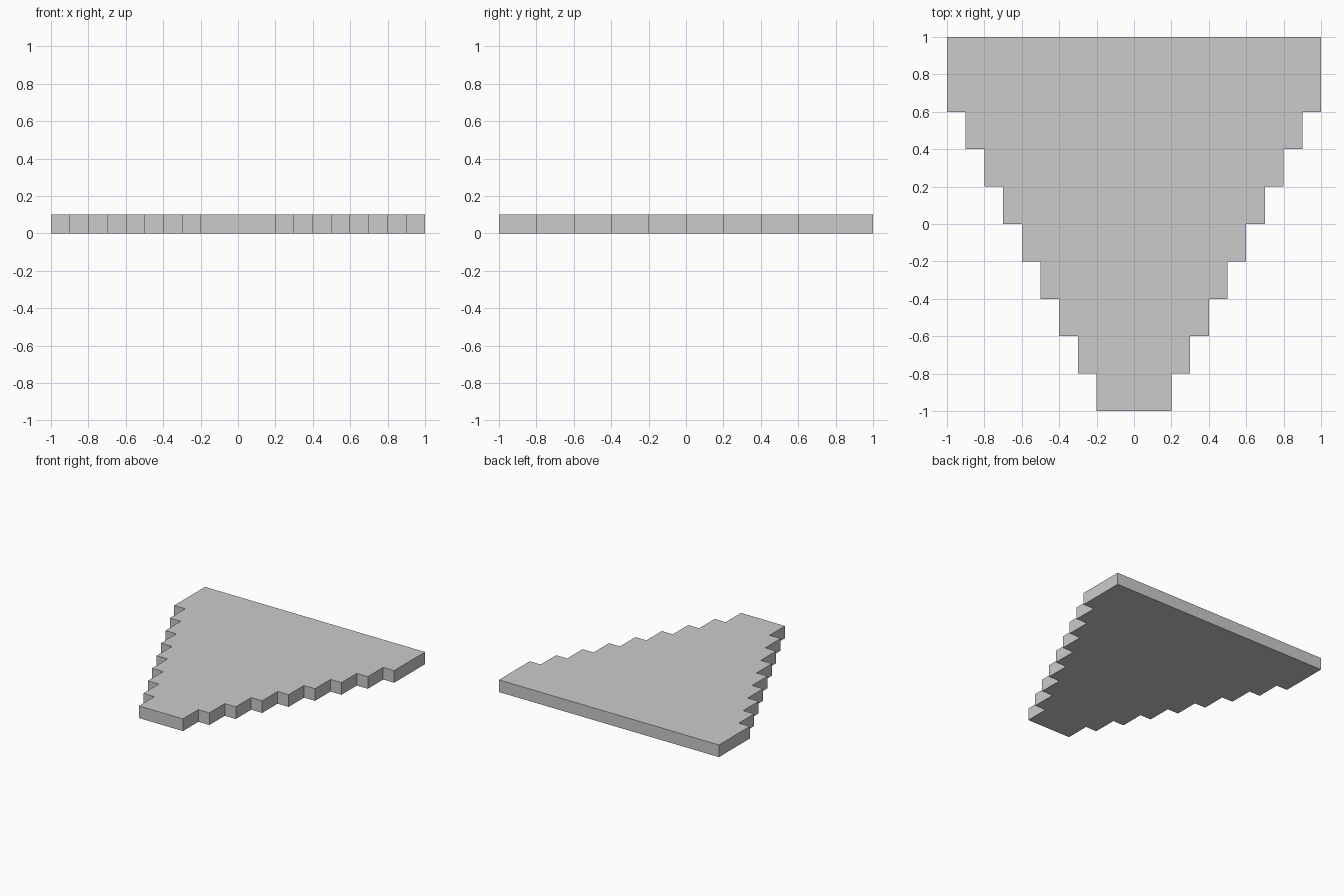
import bpy
import bmesh

if "Cube" in bpy.data.objects:
    bpy.data.objects.remove(bpy.data.objects["Cube"])

HEIGHT = 0.1
STEPS = 9

# Right-hand stepped outline, front to back; the last step is twice as deep
right = []
for i in range(STEPS):
    half_width = 0.2 + 0.1 * i
    y0 = -1 + 0.2 * i
    y1 = 1.0 if i == STEPS - 1 else y0 + 0.2
    right += [(half_width, y0), (half_width, y1)]

# Mirror the outline to close the profile
outline = right + [(-x, y) for x, y in reversed(right)]

# Extrude the profile into a flat slab
bm = bmesh.new()
base = bm.faces.new([bm.verts.new((x, y, 0)) for x, y in outline])
result = bmesh.ops.extrude_face_region(bm, geom=[base], use_keep_orig=True)
top = [v for v in result["geom"] if isinstance(v, bmesh.types.BMVert)]
bmesh.ops.translate(bm, verts=top, vec=(0, 0, HEIGHT))
bmesh.ops.recalc_face_normals(bm, faces=bm.faces)

mesh = bpy.data.meshes.new("stepped_slab")
bm.to_mesh(mesh)
bm.free()
slab = bpy.data.objects.new("stepped_slab", mesh)
bpy.context.collection.objects.link(slab)
